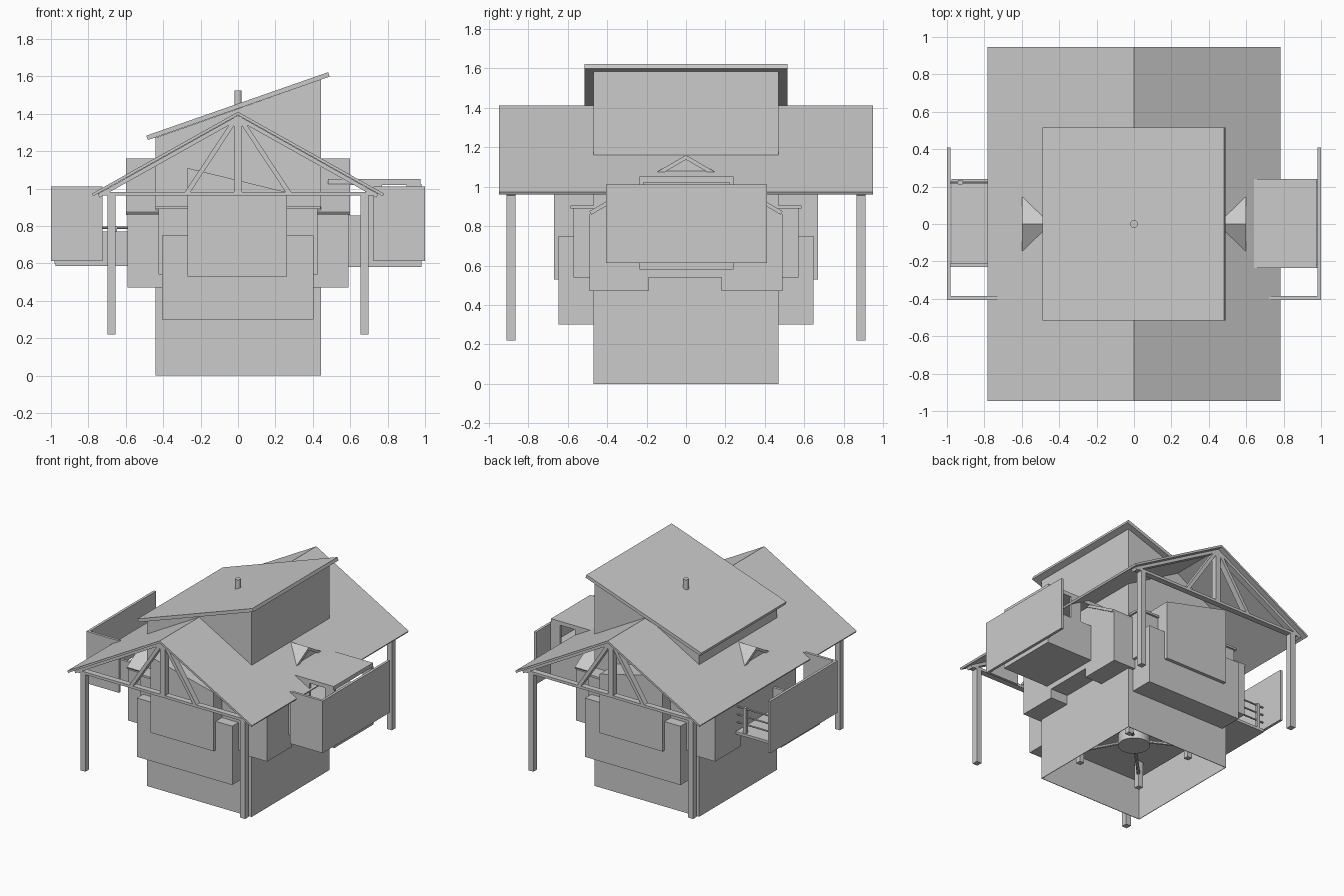
import bpy, bmesh
from math import hypot
from mathutils import Vector

if "Cube" in bpy.data.objects:
    bpy.data.objects.remove(bpy.data.objects["Cube"])


def prism(name, pts, axis, a, b, skip_first=False):
    """Extrude a 2D profile along 'x' (profile y,z) or 'y' (profile x,z)."""
    def place(p, t):
        return (t, p[0], p[1]) if axis == 'x' else (p[0], t, p[1])
    bm = bmesh.new()
    va = [bm.verts.new(place(p, a)) for p in pts]
    vb = [bm.verts.new(place(p, b)) for p in pts]
    bm.faces.new(va)
    bm.faces.new(vb[::-1])
    n = len(pts)
    for i in range(n):
        if skip_first and i == 0:
            continue
        j = (i + 1) % n
        bm.faces.new((va[i], vb[i], vb[j], va[j]))
    bmesh.ops.recalc_face_normals(bm, faces=bm.faces)
    me = bpy.data.meshes.new(name)
    bm.to_mesh(me)
    bm.free()
    ob = bpy.data.objects.new(name, me)
    bpy.context.collection.objects.link(ob)
    return ob


def box(name, x0, x1, y0, y1, z0, z1):
    return prism(name, [(x0, z0), (x1, z0), (x1, z1), (x0, z1)], 'y', y0, y1)


def bar(name, p, q, t, axis, a, b):
    """Flat bar from p to q in the profile plane, thickness t below the line."""
    dx, dz = q[0] - p[0], q[1] - p[1]
    l = hypot(dx, dz)
    n = (dz / l * t, -dx / l * t)
    if n[1] > 0:
        n = (-n[0], -n[1])
    return prism(name, [p, q, (q[0] + n[0], q[1] + n[1]), (p[0] + n[0], p[1] + n[1])], axis, a, b)


def rod(name, p, q, r, sides=12):
    p, q = Vector(p), Vector(q)
    bpy.ops.mesh.primitive_cylinder_add(vertices=sides, radius=r, depth=(q - p).length, location=(p + q) / 2)
    ob = bpy.context.object
    ob.name = name
    ob.rotation_mode = 'QUATERNION'
    ob.rotation_quaternion = (q - p).to_track_quat('Z', 'Y')
    bpy.ops.object.shade_smooth_by_angle()
    return ob


# Core tower, open at the bottom, with a sloping top
core = prism("core_tower", [(-.44, 0), (.445, 0), (.445, 1.583), (-.44, 1.272)], 'y', -.47, .47, True)
m = core.modifiers.new("wall", 'SOLIDIFY')
m.thickness = .006
bar("shed_roof", (-.49, 1.283), (.482, 1.622), .025, 'y', -.515, .515)

# Nested boxes that slide out front and back
box("lower_drawer", -.405, .403, -.645, .645, .30, .75)
prism("sloped_drawer", [(-.27, .53), (.263, .53), (.263, .98), (-.27, 1.11)], 'y', -.67, .67)
box("middle_drawer", -.425, .425, -.57, .57, .54, .89)
box("middle_drawer_top", -.44, .44, -.585, .585, .89, .905)

# Cross house with gable ends left and right, raised notch under its middle
prism("cross_house", [(-.49, .47), (-.19, .47), (-.19, .54), (.18, .54), (.18, .47), (.49, .47),
                      (.49, .86), (0, 1.14), (-.49, .86)], 'x', -.59, .59)
for s in (-1, 1):
    bar("cross_house_roof", (0, 1.16), (s * .49, .875), .02, 'x', -.6, .6)

# Big gable roof
for s in (-1, 1):
    bar("main_roof", (0, 1.41), (s * .782, .972), .015, 'y', -.947, .947)

# Truss and posts at each end
for e in (-1, 1):
    a, b = sorted((e * .865, e * .91))
    box("tie_beam", -.72, .72, a, b, .962, .982)
    box("king_post", -.021, .021, a, b, .98, 1.385)
    for s in (-1, 1):
        bar("rafter", (0, 1.391), (s * .75, .971), .022, 'y', a, b)
        bar("truss_diagonal", (s * .035, 1.36), (s * .285, .98), .025, 'y', a, b)
        x0, x1 = sorted((s * .655, s * .697))
        box("porch_post", x0, x1, a, b, .22, .965)

# Side screens, L-shaped in plan
for s in (-1, 1):
    x0, x1 = sorted((s * .98, s))
    box("side_screen", x0, x1, -.405, .41, .612, 1.01)
    x0, x1 = sorted((s * .725, s * .985))
    box("front_screen", x0, x1, -.405, -.385, .612, 1.01)

# Right side: counter with pillars and a flat top
box("counter", .5, .98, -.235, .24, .58, .855)
box("counter_top", .48, .975, -.235, .24, 1.02, 1.05)
for y in (-.235, .22):
    for x0, x1 in ((.68, .77), (.90, .98)):
        box("counter_pillar", x0, x1, y, y + .02, .85, 1.025)

# Left side: balcony with low wall and back rail
box("balcony_floor", -.975, -.5, -.23, .24, .585, .605)
box("balcony_wall", -.98, -.5, -.23, -.21, .60, .77)
for x in (-.93, -.66):
    box("rail_post", x - .012, x + .012, .21, .235, .60, .80)
for z in (.67, .73, .79):
    rod("rail", (-.98, .222, z), (-.59, .222, z), .006, 8)

# Central mast, drum and braced legs
rod("mast", (0, 0, .25), (0, 0, 1.525), .02, 24)
rod("drum", (0, 0, .22), (0, 0, .32), .11, 32)
for sx in (-1, 1):
    for sy in (-1, 1):
        x, y = sx * .265, sy * .265
        box("stand_leg", x - .02, x + .02, y - .02, y + .02, .10, .32)
        rod("stand_brace", (sx * .06, sy * .06, .25), (x, y, .2), .012, 8)
